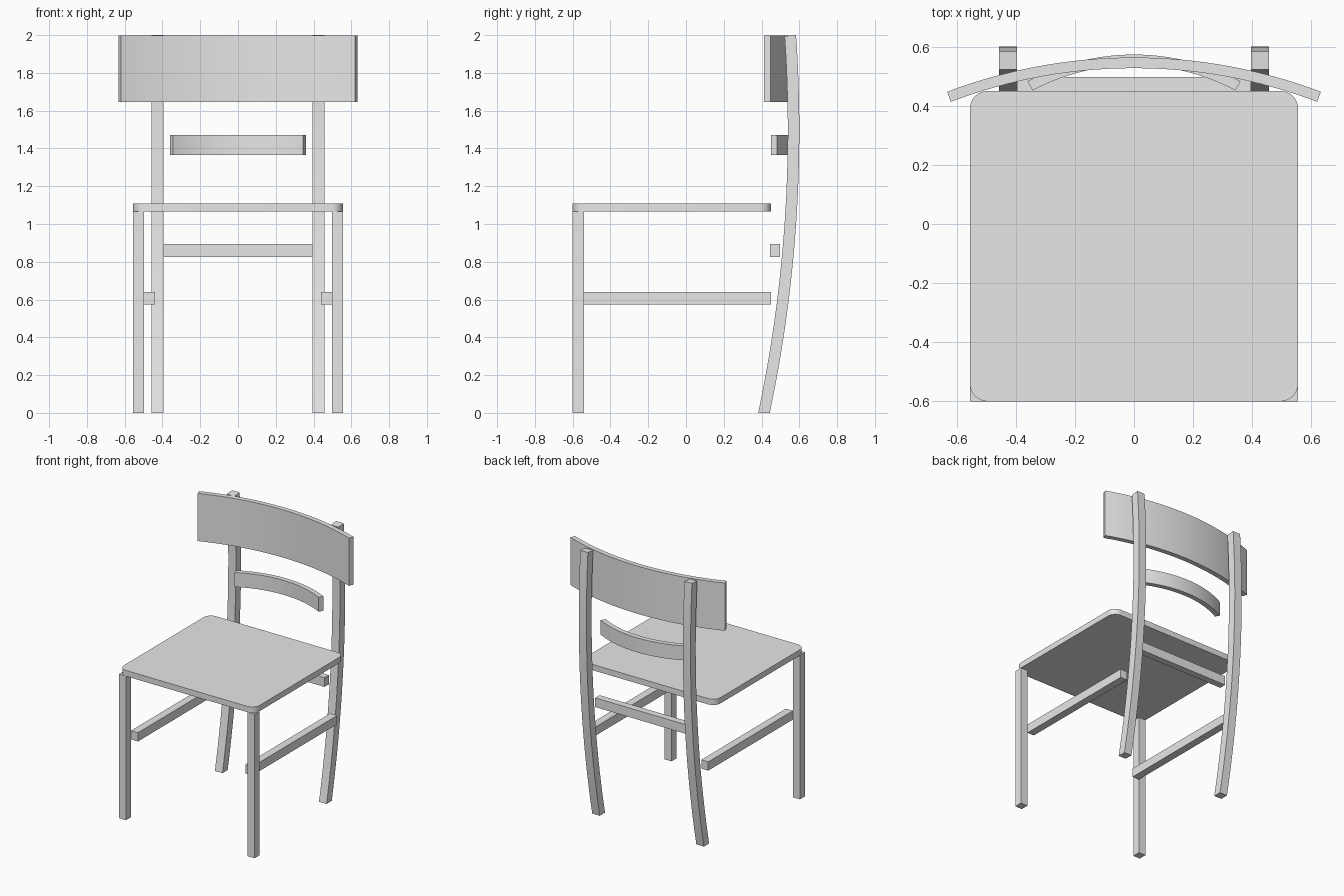
import bpy
import bmesh
from math import sin, cos, asin, sqrt, pi
from mathutils import Vector

if "Cube" in bpy.data.objects:
    bpy.data.objects.remove(bpy.data.objects["Cube"], do_unlink=True)

grey = bpy.data.materials.new("light_grey")
grey.use_nodes = True
grey.diffuse_color = (0.8, 0.8, 0.8, 1)
grey.node_tree.nodes["Principled BSDF"].inputs["Base Color"].default_value = grey.diffuse_color


def prism(name, points, depth):
    """Extrude a closed 3D outline along a vector."""
    bm = bmesh.new()
    base = bm.faces.new([bm.verts.new(p) for p in points])
    moved = bmesh.ops.extrude_face_region(bm, geom=[base])["geom"]
    bmesh.ops.translate(bm, vec=depth, verts=[v for v in moved if isinstance(v, bmesh.types.BMVert)])
    bmesh.ops.recalc_face_normals(bm, faces=bm.faces)
    mesh = bpy.data.meshes.new(name)
    bm.to_mesh(mesh)
    bm.free()
    mesh.materials.append(grey)
    obj = bpy.data.objects.new(name, mesh)
    bpy.context.collection.objects.link(obj)
    bpy.ops.object.select_all(action="DESELECT")
    obj.select_set(True)
    bpy.context.view_layer.objects.active = obj
    bpy.ops.object.shade_smooth_by_angle(angle=pi / 6)
    return obj


def box(name, x0, x1, y0, y1, z0, z1):
    outline = [(x0, y0, z0), (x1, y0, z0), (x1, y1, z0), (x0, y1, z0)]
    return prism(name, outline, Vector((0, 0, z1 - z0)))


def curved_slat(name, half_width, back_y, radius, thick, z0, z1, steps=32):
    """Bent board: arc in plan, bulging towards the back."""
    limit = asin(half_width / radius)
    angles = [limit * (2 * i / steps - 1) for i in range(steps + 1)]

    def arc(r):
        return [(r * sin(a), back_y - radius + r * cos(a), z0) for a in angles]

    return prism(name, arc(radius) + arc(radius - thick)[::-1], Vector((0, 0, z1 - z0)))


# Seat panel with rounded corners
W, FRONT, BACK, R = 0.555, -0.60, 0.45, 0.06
outline = []
for k, (cx, cy) in enumerate([(W - R, BACK - R), (R - W, BACK - R), (R - W, FRONT + R), (W - R, FRONT + R)]):
    for i in range(9):
        a = (k + i / 8) * pi / 2
        outline.append((cx + R * cos(a), cy + R * sin(a), 1.065))
prism("seat", outline, Vector((0, 0, 0.043)))


# Rear leg side profile: a shallow arc, furthest back at three quarters height
def rear_y(z):
    return 0.60 - 7.26 + sqrt(7.26 ** 2 - (z - 1.5) ** 2)


heights = [2 * i / 24 for i in range(25)]

for side, s in (("left", 1), ("right", -1)):
    box("front_leg_" + side, *sorted((s * 0.497, s * W)), FRONT, -0.54, 0, 1.065)
    box("side_stretcher_" + side, *sorted((s * 0.44, s * 0.497)), -0.54, 0.45, 0.575, 0.64)
    profile = [(s * 0.395, rear_y(z), z) for z in heights]
    profile += [(s * 0.395, rear_y(z) - 0.061, min(z, 1.995)) for z in reversed(heights)]
    prism("rear_leg_" + side, profile, Vector((s * 0.062, 0, 0)))

# Rear rail and the bent back boards
box("rear_stretcher", -0.395, 0.395, 0.446, 0.497, 0.825, 0.893)
curved_slat("back_slat", 0.36, 0.573, 0.765, 0.036, 1.365, 1.472)
curved_slat("crest_rail", 0.632, 0.563, 1.78, 0.036, 1.645, 1.998)
